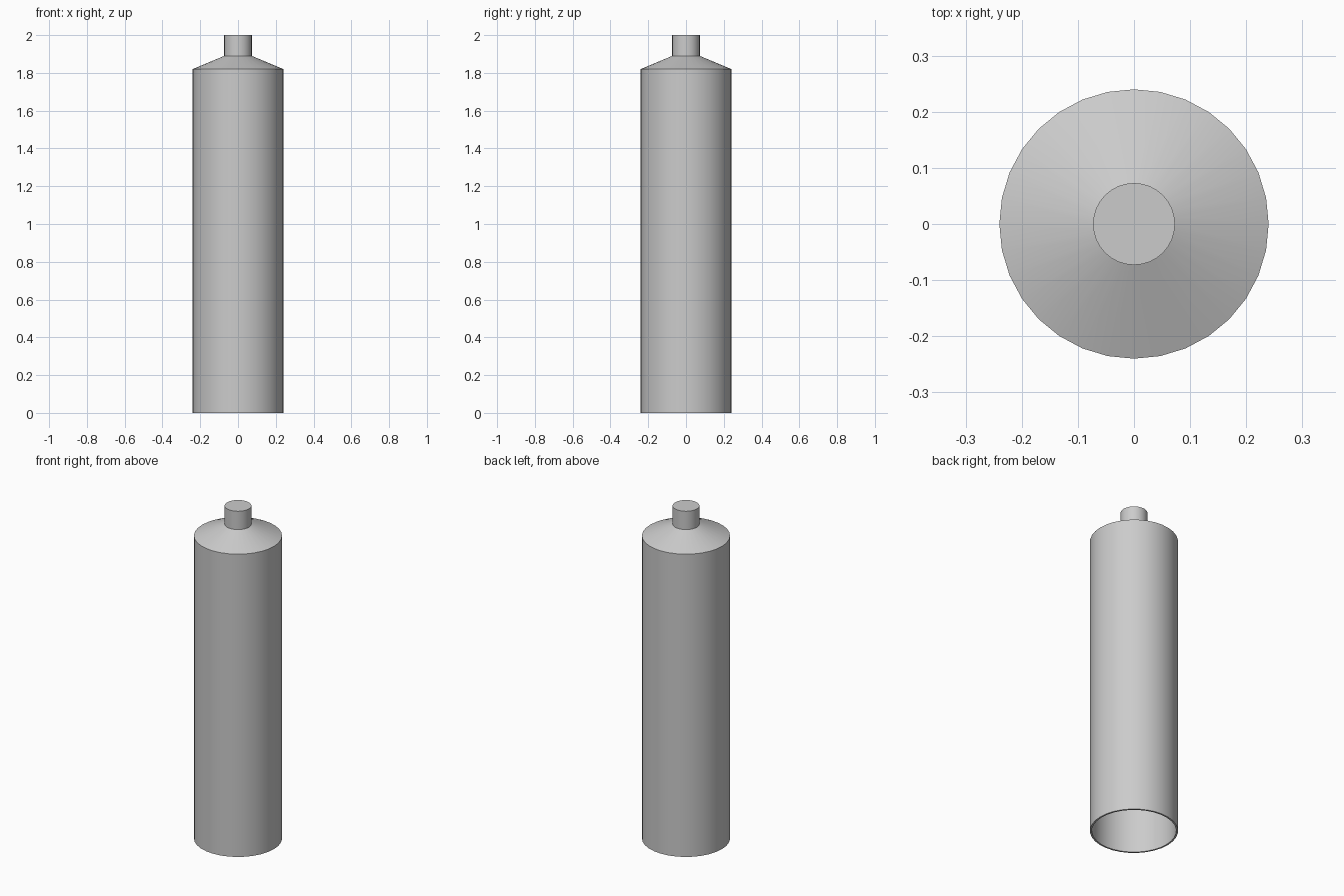
import bpy
import bmesh
import math

cube = bpy.data.objects.get("Cube")
if cube:
    bpy.data.objects.remove(cube, do_unlink=True)

SIDES = 32
WALL = 0.01

grey = bpy.data.materials.new("light_grey")
grey.use_nodes = True
colour = (0.6, 0.6, 0.6, 1)
grey.diffuse_color = colour
grey.node_tree.nodes["Principled BSDF"].inputs["Base Color"].default_value = colour


def lathe(name, profile):
    """Revolve a (radius, height) profile about z and weld the poles."""
    bm = bmesh.new()
    verts = [bm.verts.new((r, 0, z)) for r, z in profile]
    edges = [bm.edges.new(pair) for pair in zip(verts, verts[1:])]
    bmesh.ops.spin(bm, geom=verts + edges, cent=(0, 0, 0), axis=(0, 0, 1),
                   angle=2 * math.pi, steps=SIDES)
    bmesh.ops.remove_doubles(bm, verts=bm.verts, dist=0.0001)
    bmesh.ops.recalc_face_normals(bm, faces=bm.faces)
    mesh = bpy.data.meshes.new(name)
    bm.to_mesh(mesh)
    bm.free()
    mesh.materials.append(grey)
    obj = bpy.data.objects.new(name, mesh)
    bpy.context.collection.objects.link(obj)
    bpy.ops.object.select_all(action="DESELECT")
    obj.select_set(True)
    bpy.context.view_layer.objects.active = obj
    bpy.ops.object.shade_smooth_by_angle(angle=math.radians(30))
    return obj


# Outer skin: straight body, sloped shoulder, closed neck
outer = [(0.24, 0), (0.24, 1.82), (0.073, 1.89), (0.073, 2), (0, 2)]
# Inner skin: the same shape one wall thickness in, open at the bottom
inner = [(max(r - WALL, 0), z - WALL if z else 0) for r, z in reversed(outer)]
lathe("bottle_shell", outer + inner + outer[:1])
